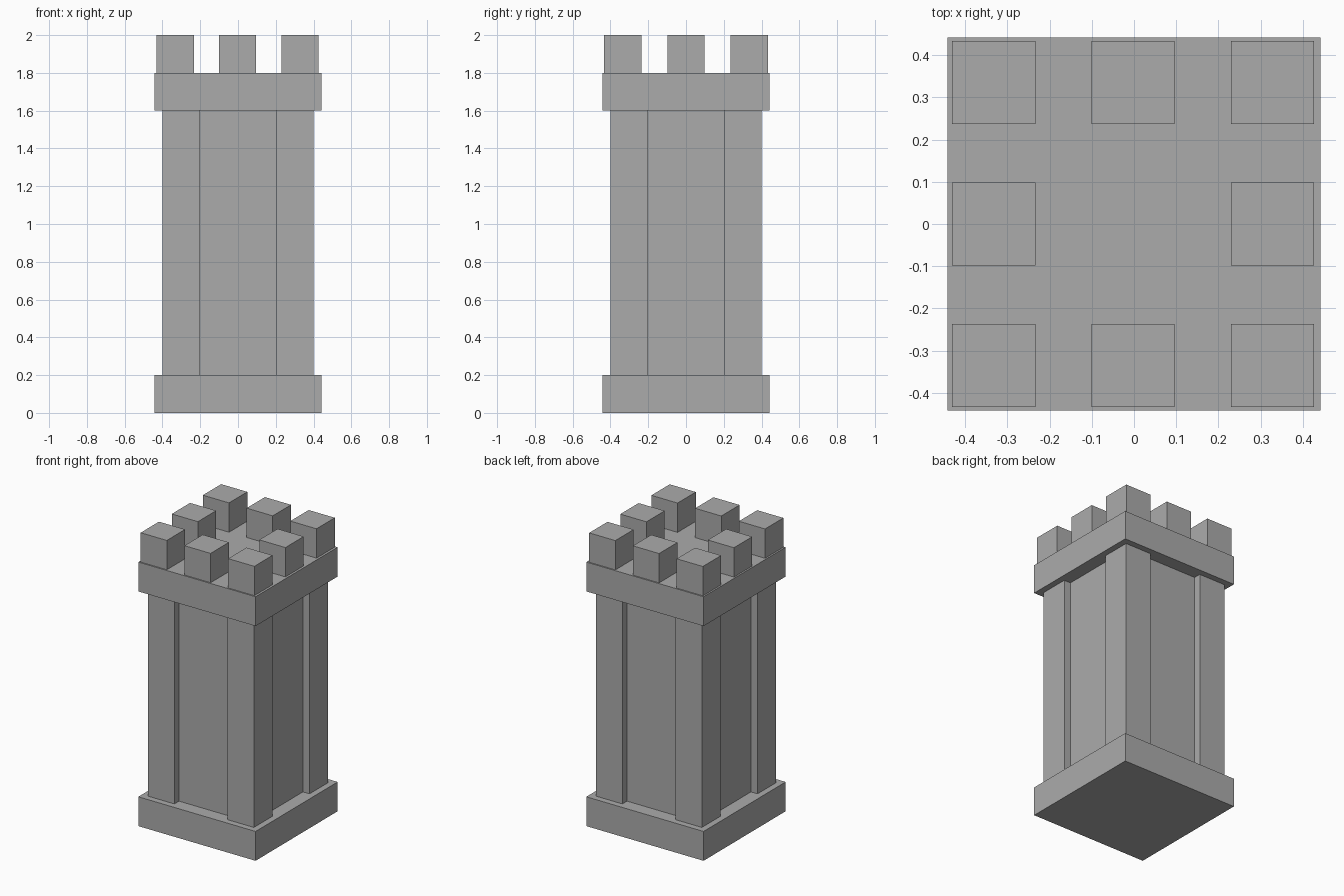
import bpy
import bmesh
from mathutils import Matrix, Vector

if "Cube" in bpy.data.objects:
    bpy.data.objects.remove(bpy.data.objects["Cube"], do_unlink=True)

stone = bpy.data.materials.new("grey stone")
stone.use_nodes = True
colour = (0.41, 0.41, 0.41, 1)
stone.diffuse_color = colour
stone.node_tree.nodes["Principled BSDF"].inputs["Base Color"].default_value = colour


def block(name, x, y, width, bottom, top):
    """Square block centred on x, y between two heights."""
    bm = bmesh.new()
    size = Vector((width, width, top - bottom, 1))
    bmesh.ops.create_cube(bm, size=1, matrix=Matrix.Diagonal(size))
    mesh = bpy.data.meshes.new(name)
    bm.to_mesh(mesh)
    bm.free()
    mesh.materials.append(stone)
    obj = bpy.data.objects.new(name, mesh)
    obj.location = (x, y, (bottom + top) / 2)
    bpy.context.collection.objects.link(obj)
    return obj


# Plinth, recessed walls and parapet slab
block("plinth", 0, 0, 0.884, 0, 0.2)
block("tower_walls", 0, 0, 0.7, 0.2, 1.6)
block("parapet", 0, 0, 0.884, 1.6, 1.8)

# Corner piers standing proud of the walls
for side, sx in (("right", -1), ("left", 1)):
    for end, sy in (("front", -1), ("back", 1)):
        block(f"{end}_{side}_pier", sx * 0.3, sy * 0.3, 0.2, 0.2, 1.6)

# Ring of battlements, with the centre left open
for side, sx in (("right", -1), ("middle", 0), ("left", 1)):
    for end, sy in (("front", -1), ("middle", 0), ("back", 1)):
        if sx or sy:
            block(f"{end}_{side}_battlement", sx * 0.33 - 0.002, sy * 0.335, 0.197, 1.8, 2)
